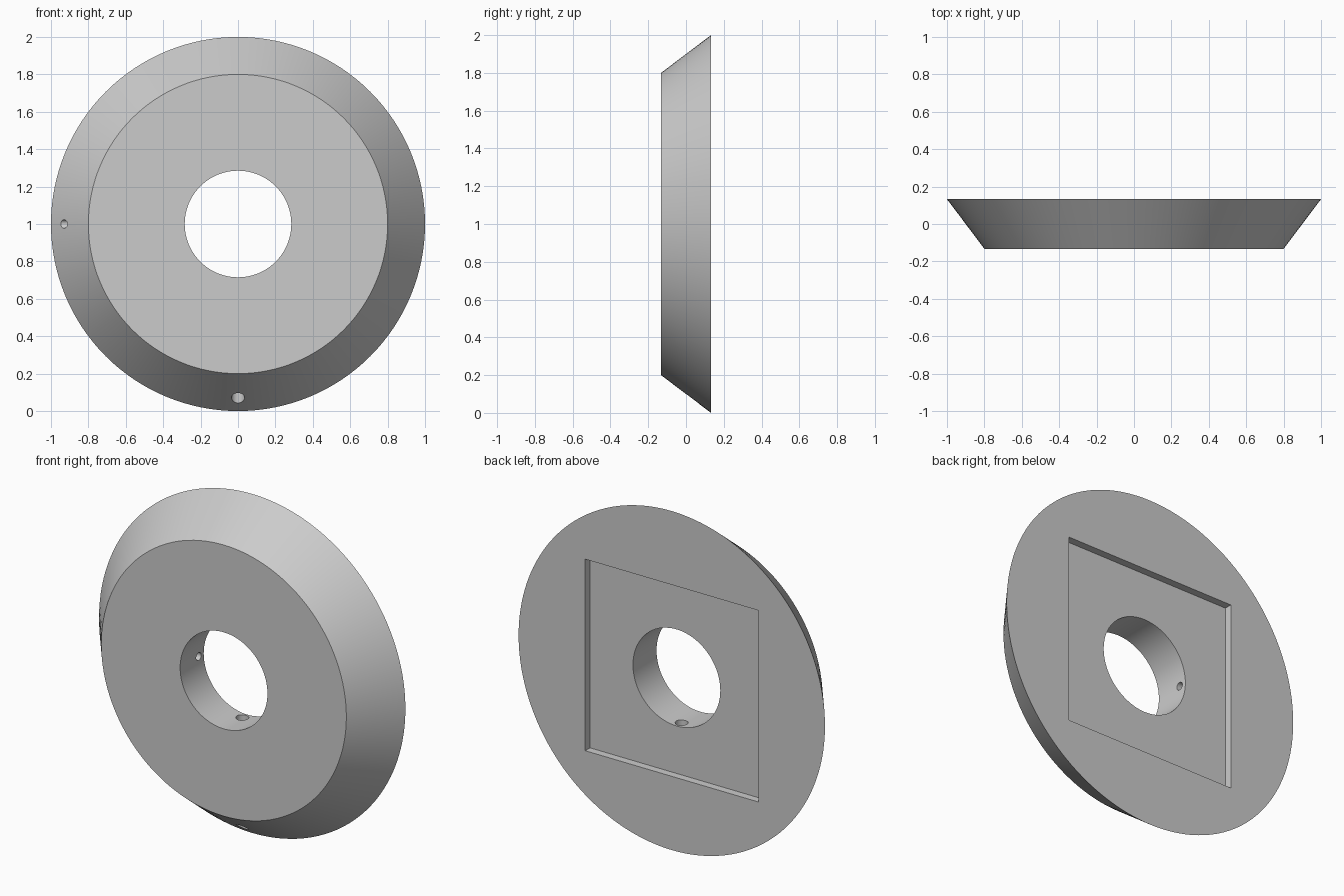
import bpy
from math import radians

cube = bpy.data.objects.get("Cube")
if cube:
    bpy.data.objects.remove(cube, do_unlink=True)

DEPTH = 0.265       # thickness of the disc
CENTRE_Z = 1.0      # height of the disc axis
PIN_Y = 0.04        # position of the radial holes along the axis

grey = bpy.data.materials.new("plain grey")
grey.use_nodes = True
grey.diffuse_color = (0.6, 0.6, 0.6, 1)
grey.node_tree.nodes["Principled BSDF"].inputs["Base Color"].default_value = grey.diffuse_color


def round_part(name, r1, r2, depth, location, rotation, sides):
    bpy.ops.mesh.primitive_cone_add(vertices=sides, radius1=r1, radius2=r2, depth=depth,
                                    location=location, rotation=rotation)
    obj = bpy.context.object
    obj.name = name
    obj.data.materials.append(grey)
    return obj


def cut(target, cutter):
    cutter.hide_render = True
    mod = target.modifiers.new(cutter.name, 'BOOLEAN')
    mod.operation = 'DIFFERENCE'
    mod.solver = 'EXACT'
    mod.object = cutter
    bpy.ops.object.select_all(action='DESELECT')
    target.select_set(True)
    bpy.context.view_layer.objects.active = target
    bpy.ops.object.modifier_apply(modifier=mod.name)
    bpy.data.objects.remove(cutter, do_unlink=True)


# Tapered disc, narrow face to the front
along_y = (radians(90), 0, 0)
disc = round_part("tapered_disc", 1.0, 0.8, DEPTH, (0, 0, CENTRE_Z), along_y, 128)

# Central bore
cut(disc, round_part("bore_cutter", 0.285, 0.285, 1, (0, 0, CENTRE_Z), along_y, 96))

# Shallow square recess in the back
recess_floor = DEPTH / 2 - 0.045
bpy.ops.mesh.primitive_cube_add(size=1, location=(0, recess_floor + 0.25, CENTRE_Z))
recess = bpy.context.object
recess.name = "recess_cutter"
recess.scale = (1.13, 0.5, 1.13)
recess.data.materials.append(grey)
cut(disc, recess)

# Radial holes from the rim to the bore: wide one below, narrow one on the right
cut(disc, round_part("lower_hole_cutter", 0.035, 0.035, 1,
                     (0, PIN_Y, CENTRE_Z - 0.65), (0, 0, 0), 32))
cut(disc, round_part("side_hole_cutter", 0.023, 0.023, 1,
                     (-0.65, PIN_Y, CENTRE_Z), (0, radians(90), 0), 32))

# One material slot, smooth curved walls with crisp edges
disc.data.materials.clear()
disc.data.materials.append(grey)
for face in disc.data.polygons:
    face.material_index = 0
disc.select_set(True)
bpy.context.view_layer.objects.active = disc
bpy.ops.object.shade_smooth_by_angle(angle=radians(30))
